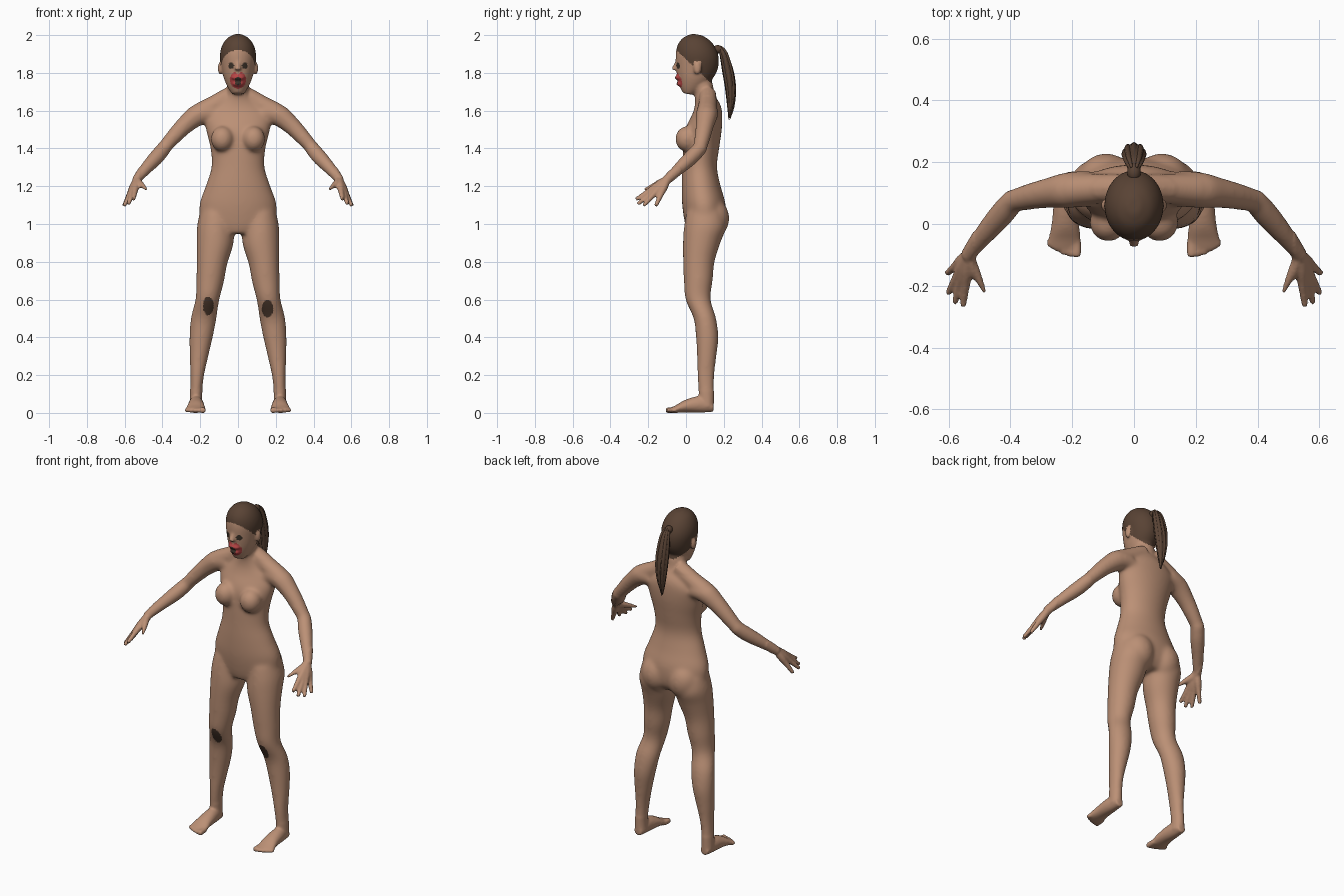
import bpy, bmesh, math
from mathutils import Vector, Matrix

cube = bpy.data.objects.get("Cube")
if cube:
    bpy.data.objects.remove(cube)


def material(name, r, g, b):
    mat = bpy.data.materials.new(name)
    mat.use_nodes = True
    mat.diffuse_color = (r, g, b, 1)
    bsdf = mat.node_tree.nodes["Principled BSDF"]
    bsdf.inputs["Base Color"].default_value = (r, g, b, 1)
    bsdf.inputs["Roughness"].default_value = 0.7
    return mat


SKIN, HAIR, RED, DARK, SCUFF = range(5)
materials = [
    material("skin", 0.5, 0.28, 0.18),
    material("brown hair", 0.1, 0.056, 0.035),
    material("lip red", 0.48, 0.06, 0.06),
    material("eye dark", 0.045, 0.032, 0.022),
    material("knee scuff", 0.065, 0.037, 0.024),
]


def spline(keys, steps=4):
    """Smooth curve through section keys of any dimension."""
    keys = [Vector(k) for k in keys]
    out = []
    for i in range(len(keys) - 1):
        a, b = keys[max(i - 1, 0)], keys[i]
        c, d = keys[i + 1], keys[min(i + 2, len(keys) - 1)]
        for j in range(steps):
            t = j / steps
            bend = (c - a) * t + (a * 2 - b * 5 + c * 4 - d) * t**2 + (b * 3 - a - c * 3 + d) * t**3
            out.append(b + bend * 0.5)
    return out + [keys[-1]]


def tube(bm, keys, sides=20):
    """Loft elliptical sections: x, y, z, width radius, depth radius."""
    rows = spline(keys)
    axis = (rows[-1].xyz - rows[0].xyz).normalized()
    side = Vector((1, 0, 0))
    side = (side - axis * side.dot(axis)).normalized()
    depth = axis.cross(side)
    rings = []
    for x, y, z, w, d in rows:
        ring = []
        for i in range(sides):
            a = math.tau * i / sides
            ring.append(bm.verts.new(Vector((x, y, z)) + side * w * math.cos(a) + depth * d * math.sin(a)))
        rings.append(ring)
    for low, high in zip(rings, rings[1:]):
        for i in range(sides):
            j = (i + 1) % sides
            bm.faces.new((low[i], low[j], high[j], high[i]))
    bm.faces.new(rings[0][::-1])
    bm.faces.new(rings[-1])


def rod(bm, points, radii):
    tube(bm, [(*p, r, r) for p, r in zip(points, radii)], 12)


def ball(bm, centre, radii):
    shape = Matrix.Translation(centre) @ Matrix.Diagonal((*radii, 1))
    bmesh.ops.create_uvsphere(bm, u_segments=20, v_segments=12, radius=1, matrix=shape)


def add_object(name, bm):
    mesh = bpy.data.meshes.new(name)
    bm.to_mesh(mesh)
    bm.free()
    obj = bpy.data.objects.new(name, mesh)
    bpy.context.collection.objects.link(obj)
    for mat in materials:
        mesh.materials.append(mat)
    return obj


bm = bmesh.new()

# Leg
tube(bm, [
    (.11, .1, 1.06, .09, .1), (.118, .1, .98, .1, .112), (.122, .083, .9, .098, .1),
    (.137, .068, .8, .082, .084), (.148, .065, .7, .074, .077), (.162, .064, .6, .063, .067),
    (.182, .1, .5, .068, .06), (.196, .112, .4, .062, .06), (.207, .11, .3, .05, .052),
    (.216, .105, .2, .037, .046), (.222, .108, .1, .033, .041), (.222, .11, .03, .035, .038),
])
ball(bm, (.09, .135, 1.03), (.095, .095, .11))

# Foot and toes
tube(bm, [
    (.222, .145, .03, .025, .024), (.222, .08, .045, .037, .044), (.222, 0, .036, .045, .034),
    (.225, -.05, .021, .052, .021), (.226, -.08, .014, .046, .014),
])
for i in range(5):
    x = .186 + i * .021
    tip = -.108 + i * i * .002
    size = .016 if i == 0 else .012
    rod(bm, [(x, -.05, .016), (x, tip + .01, .014), (x, tip, .013)], [size, size, size * .6])

# Shoulder, arm and bust
rod(bm, [(.03, .115, 1.69), (.11, .115, 1.64), (.2, .11, 1.59)], [.045, .05, .055])
rod(bm, [(.13, .115, 1.59), (.21, .11, 1.578), (.28, .1, 1.525), (.34, .088, 1.463), (.4, .073, 1.395)],
    [.06, .06, .05, .044, .037])
rod(bm, [(.385, .083, 1.41), (.43, .03, 1.355), (.49, -.04, 1.29), (.54, -.105, 1.23)],
    [.039, .042, .034, .024])
ball(bm, (.083, .004, 1.45), (.062, .062, .068))

# Fingers fan out from the wrist and merge into the palm
wrist = Vector((.535, -.1, 1.235))
for tip in [(.553, -.265, 1.13), (.58, -.255, 1.105), (.602, -.225, 1.097), (.605, -.16, 1.095)]:
    tip = Vector(tip)
    rod(bm, [wrist, wrist.lerp(tip, .3), wrist.lerp(tip, .55), wrist.lerp(tip, .8), tip],
        [.02, .021, .016, .0125, .01])
thumb = Vector((.482, -.225, 1.18))
rod(bm, [wrist, wrist.lerp(thumb, .5), thumb], [.02, .018, .011])

# Ear
ball(bm, (.094, .06, 1.825), (.013, .02, .035))

# Mirror the paired parts
copy = bmesh.ops.duplicate(bm, geom=bm.verts[:] + bm.edges[:] + bm.faces[:])["geom"]
bmesh.ops.scale(bm, vec=(-1, 1, 1), verts=[g for g in copy if isinstance(g, bmesh.types.BMVert)])
bmesh.ops.reverse_faces(bm, faces=[g for g in copy if isinstance(g, bmesh.types.BMFace)])

# Torso and neck
tube(bm, [
    (0, .09, .95, .11, .08), (0, .1, 1.0, .19, .105), (0, .095, 1.1, .205, .115),
    (0, .08, 1.2, .172, .103), (0, .072, 1.3, .141, .092), (0, .08, 1.4, .146, .096),
    (0, .092, 1.5, .17, .098), (0, .112, 1.58, .175, .08), (0, .115, 1.63, .12, .068),
    (0, .1, 1.68, .066, .054), (0, .085, 1.74, .058, .056), (0, .07, 1.8, .05, .05),
], 32)

# Head, nose and lips
tube(bm, [
    (0, .012, 1.688, .03, .028), (0, .027, 1.72, .052, .06), (0, .043, 1.77, .074, .09),
    (0, .056, 1.83, .088, .111), (0, .06, 1.89, .096, .115), (0, .06, 1.94, .086, .102),
    (0, .06, 1.98, .06, .07), (0, .06, 2.003, .022, .026),
], 32)
rod(bm, [(0, -.044, 1.865), (0, -.055, 1.835), (0, -.062, 1.815)], [.01, .014, .018])
ball(bm, (0, -.038, 1.775), (.036, .022, .014))
ball(bm, (0, -.03, 1.742), (.03, .022, .014))

# Fuse every part into one skin
body = add_object("body", bm)
remesh = body.modifiers.new("fuse", 'REMESH')
remesh.mode = 'VOXEL'
remesh.voxel_size = 0.0065
graph = bpy.context.evaluated_depsgraph_get()
fused = bpy.data.meshes.new_from_object(body.evaluated_get(graph))
body.modifiers.clear()
bm = bmesh.new()
bm.from_mesh(fused)
bmesh.ops.smooth_vert(bm, verts=bm.verts[:], factor=.5, use_axis_x=True, use_axis_y=True, use_axis_z=True)
broad = [v for v in bm.verts if .12 < v.co.z < 1.68 and abs(v.co.x) < .52]
for _ in range(22):
    bmesh.ops.smooth_vert(bm, verts=broad, factor=.5, use_axis_x=True, use_axis_y=True, use_axis_z=True)
small = [v for v in bm.verts if v.co.z > 1.68 or v.co.z < .12]
for _ in range(3):
    bmesh.ops.smooth_vert(bm, verts=small, factor=.5, use_axis_x=True, use_axis_y=True, use_axis_z=True)
for v in bm.verts:
    v.co.z = max(v.co.z, 0)


def inside(p, x, z, w, h):
    return ((p.x - x) / w) ** 2 + ((p.z - z) / h) ** 2 < 1


def colour(p):
    """Choose the painted region from the position on the body."""
    if p.z > 1.7:
        if p.z > 1.872 - p.y * .95 and not (abs(p.x) > .092 and p.z < 1.86):
            return HAIR
        if p.y < .03:
            if inside(p, 0, 1.757, .016, .024) or inside(Vector((abs(p.x), 0, p.z)), .036, 1.838, .015, .018):
                return DARK
            if inside(p, 0, 1.763, .043, .046) and p.z < 1.79 + abs(p.x):
                return RED
    if p.y < .06 and (inside(p, -.157, .567, .028, .05) or inside(p, .156, .552, .03, .046)):
        return SCUFF
    return SKIN


for f in bm.faces:
    f.material_index = colour(f.calc_center_median())
    f.smooth = True
bm.to_mesh(body.data)
bm.free()
bpy.data.meshes.remove(fused)

# Ponytail with raised strands
bm = bmesh.new()
ball(bm, (0, .168, 1.925), (.022, .03, .022))
tail = [(0, .178, 1.935, .014, .012), (0, .2, 1.9, .028, .02), (0, .222, 1.81, .036, .027),
        (0, .235, 1.72, .034, .025), (0, .236, 1.63, .022, .017), (0, .228, 1.56, .004, .004)]
tube(bm, tail)
for i in range(8):
    a = math.tau * i / 8
    tube(bm, [(w * .8 * math.cos(a), y + d * .8 * math.sin(a), z + .01 * math.sin(a * 3), w * .3, w * .3)
              for x, y, z, w, d in tail], 8)
for f in bm.faces:
    f.material_index = HAIR
    f.smooth = True
bmesh.ops.recalc_face_normals(bm, faces=bm.faces[:])
add_object("ponytail", bm)
